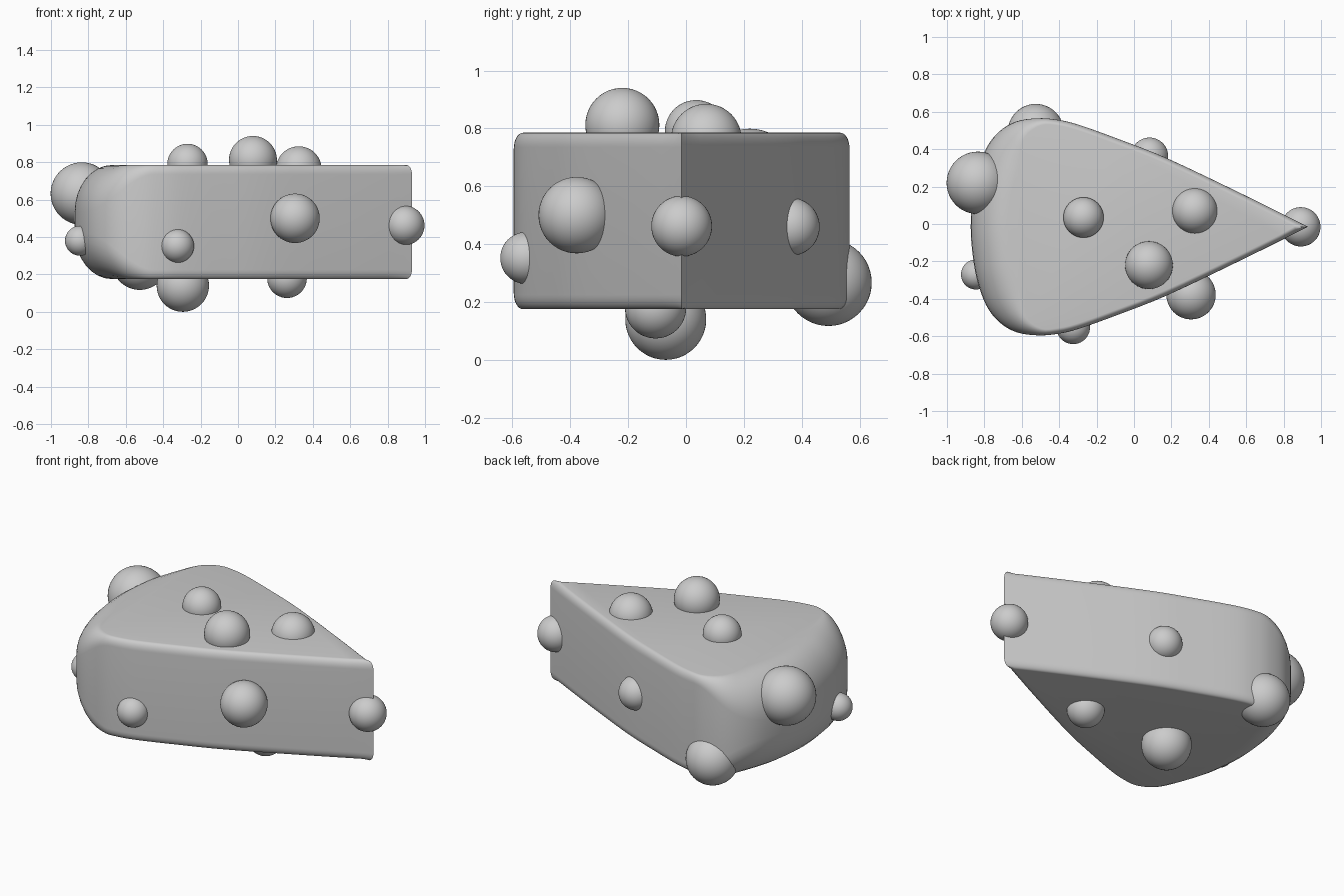
import bpy, bmesh, math
from mathutils import Vector

if "Cube" in bpy.data.objects:
    bpy.data.objects.remove(bpy.data.objects["Cube"])

YC, Z0, Z1 = -0.015, 0.175, 0.785


def smooth(obj):
    bpy.ops.object.select_all(action='DESELECT')
    obj.select_set(True)
    bpy.context.view_layer.objects.active = obj
    bpy.ops.object.shade_smooth_by_angle(angle=math.radians(35))


# Half outline of the wedge from tip to middle of the rind, seen from above
half = [(0.93, 0), (0.6, 0.165), (0.18, 0.365), (-0.08, 0.468), (-0.3, 0.547),
        (-0.42, 0.574), (-0.52, 0.58), (-0.63, 0.563), (-0.72, 0.51),
        (-0.79, 0.42), (-0.84, 0.28), (-0.865, 0.13), (-0.873, 0)]
pts = [Vector(p) for p in half]
ctrl = [pts[0]] + pts + [Vector((-0.865, -0.13))]
curve = []
for i in range(1, len(ctrl) - 2):
    a, b, c, d = ctrl[i - 1:i + 3]
    for k in range(4):
        t = k / 4
        curve.append(0.5 * (2 * b + (c - a) * t + (2 * a - 5 * b + 4 * c - d) * t * t
                            + (3 * b - a - 3 * c + d) * t ** 3))
outline = curve + [pts[-1]] + [Vector((p.x, -p.y)) for p in reversed(curve[1:])]
n = len(outline)


def edge_ring(bm, angle, top):
    """One ring of the rounded rim; the rounding grows towards the rind."""
    ring = []
    for i, p in enumerate(outline):
        tan = (outline[(i + 1) % n] - outline[i - 1]).normalized()
        inward = Vector((-tan.y, tan.x))
        s = min(max((-0.45 - p.x) / 0.38, 0), 1)
        s = s * s * (3 - 2 * s)
        w, h = 0.03 + 0.17 * s, 0.05 + 0.2 * s
        q = p + inward * w * (1 - math.cos(angle))
        drop = h * (1 - math.sin(angle))
        ring.append(bm.verts.new((q.x, q.y + YC, Z1 - drop if top else Z0 + drop)))
    return ring


# Cheese wedge
bm = bmesh.new()
steps = [math.pi / 2 * k / 8 for k in range(9)]
rings = [edge_ring(bm, a, False) for a in reversed(steps)]
rings += [edge_ring(bm, a, True) for a in steps]
for r, s in zip(rings, rings[1:]):
    for i in range(n):
        j = (i + 1) % n
        bm.faces.new((r[i], r[j], s[j], s[i]))
bm.faces.new(rings[0][::-1])
bm.faces.new(rings[-1])
bmesh.ops.recalc_face_normals(bm, faces=bm.faces)
mesh = bpy.data.meshes.new("cheese_wedge")
bm.to_mesh(mesh)
bm.free()
wedge = bpy.data.objects.new("cheese_wedge", mesh)
bpy.context.collection.objects.link(wedge)
smooth(wedge)

# Balls embedded in the wedge: x, y, z, radius
balls = {
    "top_ball": [(-0.27, 0.035, 0.79, 0.108), (0.08, -0.22, 0.812, 0.128),
                 (0.325, 0.07, 0.763, 0.122)],
    "front_ball": [(0.305, -0.378, 0.5, 0.132), (-0.325, -0.552, 0.352, 0.09)],
    "tip_ball": [(0.892, -0.015, 0.462, 0.105)],
    "back_ball": [(0.083, 0.362, 0.46, 0.1), (-0.525, 0.492, 0.267, 0.15)],
    "rind_ball": [(-0.835, 0.22, 0.632, 0.167), (-0.845, -0.27, 0.38, 0.08)],
    "bottom_ball": [(-0.295, -0.07, 0.14, 0.14), (0.262, -0.105, 0.18, 0.106)],
}
for name, items in balls.items():
    for x, y, z, r in items:
        bpy.ops.mesh.primitive_uv_sphere_add(segments=48, ring_count=24, radius=r,
                                             location=(x, y, z))
        ball = bpy.context.object
        ball.name = name
        smooth(ball)
